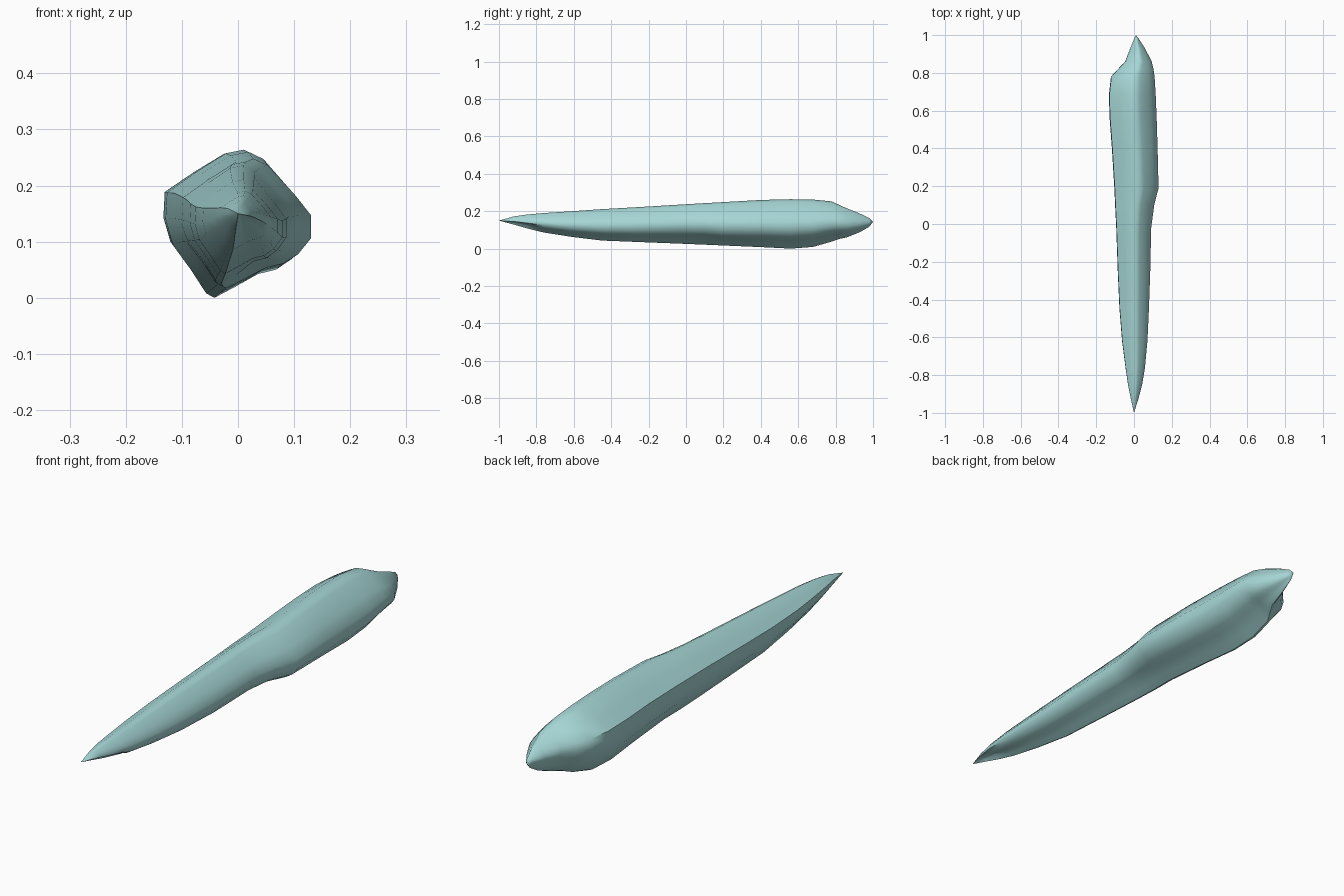
import bpy, bmesh, math

# Pale teal stone
mat = bpy.data.materials.new("pale_teal")
mat.diffuse_color = (0.38, 0.67, 0.665, 1.0)

# Lopsided four-ridged cross-section inside a unit box (u across, v up)
section = [(0.0, 0.53), (0.01, 0.71), (0.22, 0.85), (0.43, 0.975), (0.56, 1.0),
           (0.67, 0.95), (0.87, 0.73), (1.0, 0.565), (1.0, 0.385), (0.9, 0.26),
           (0.79, 0.19), (0.66, 0.16), (0.49, 0.07), (0.35, 0.0), (0.29, 0.03),
           (0.18, 0.19), (0.05, 0.36)]

# Stations along the body: y, left x, right x, bottom z, top z
stations = [(-0.92, -0.018, 0.025, 0.128, 0.172),
            (-0.85, -0.032, 0.043, 0.108, 0.182),
            (-0.76, -0.045, 0.058, 0.086, 0.19),
            (-0.62, -0.063, 0.071, 0.064, 0.199),
            (-0.45, -0.077, 0.079, 0.043, 0.211),
            (-0.25, -0.086, 0.086, 0.035, 0.222),
            (-0.02, -0.094, 0.091, 0.026, 0.236),
            (0.10, -0.1, 0.107, 0.021, 0.243),
            (0.19, -0.104, 0.13, 0.017, 0.248),
            (0.40, -0.117, 0.125, 0.008, 0.26),
            (0.56, -0.129, 0.12, 0.0, 0.264),
            (0.68, -0.133, 0.115, 0.009, 0.262),
            (0.78, -0.122, 0.109, 0.038, 0.252),
            (0.82, -0.085, 0.103, 0.052, 0.233),
            (0.86, -0.047, 0.094, 0.06, 0.215),
            (0.93, -0.02, 0.058, 0.088, 0.187),
            (0.98, 0.0, 0.026, 0.117, 0.163)]

bm = bmesh.new()
rings = []
for y, xl, xr, zb, zt in stations:
    cx, cz = (xl + xr) / 2, (zb + zt) / 2
    ring = []
    for i, (u, v) in enumerate(section):
        x, z = xl + u * (xr - xl), zb + v * (zt - zb)
        # Chipped hollow on the lower right near the front tip
        if -0.93 < y < -0.8 and 9 <= i <= 12:
            x, z = cx + (x - cx) * 0.6, cz + (z - cz) * 0.6
        # Hollow under the right-hand bulge
        if -0.1 < y < 0.15 and 8 <= i <= 11:
            x, z = cx + (x - cx) * 0.9, cz + (z - cz) * 0.9
        ring.append(bm.verts.new((x, y, z)))
    rings.append(ring)

# Skin between sections, with a point at each end
n = len(section)
for a, b in zip(rings, rings[1:]):
    for i in range(n):
        j = (i + 1) % n
        bm.faces.new((a[i], a[j], b[j], b[i]))
for ring, tip in ((rings[0], (0, -1, 0.15)), (rings[-1], (0.01, 1, 0.143))):
    t = bm.verts.new(tip)
    for i in range(n):
        bm.faces.new((ring[i], ring[(i + 1) % n], t))
bmesh.ops.recalc_face_normals(bm, faces=bm.faces)

mesh = bpy.data.meshes.new("stone_shard")
bm.to_mesh(mesh)
bm.free()
mesh.materials.append(mat)
shard = bpy.data.objects.new("stone_shard", mesh)
bpy.context.collection.objects.link(shard)
bpy.context.view_layer.objects.active = shard
shard.select_set(True)
bpy.ops.object.shade_smooth_by_angle(angle=math.radians(50))
